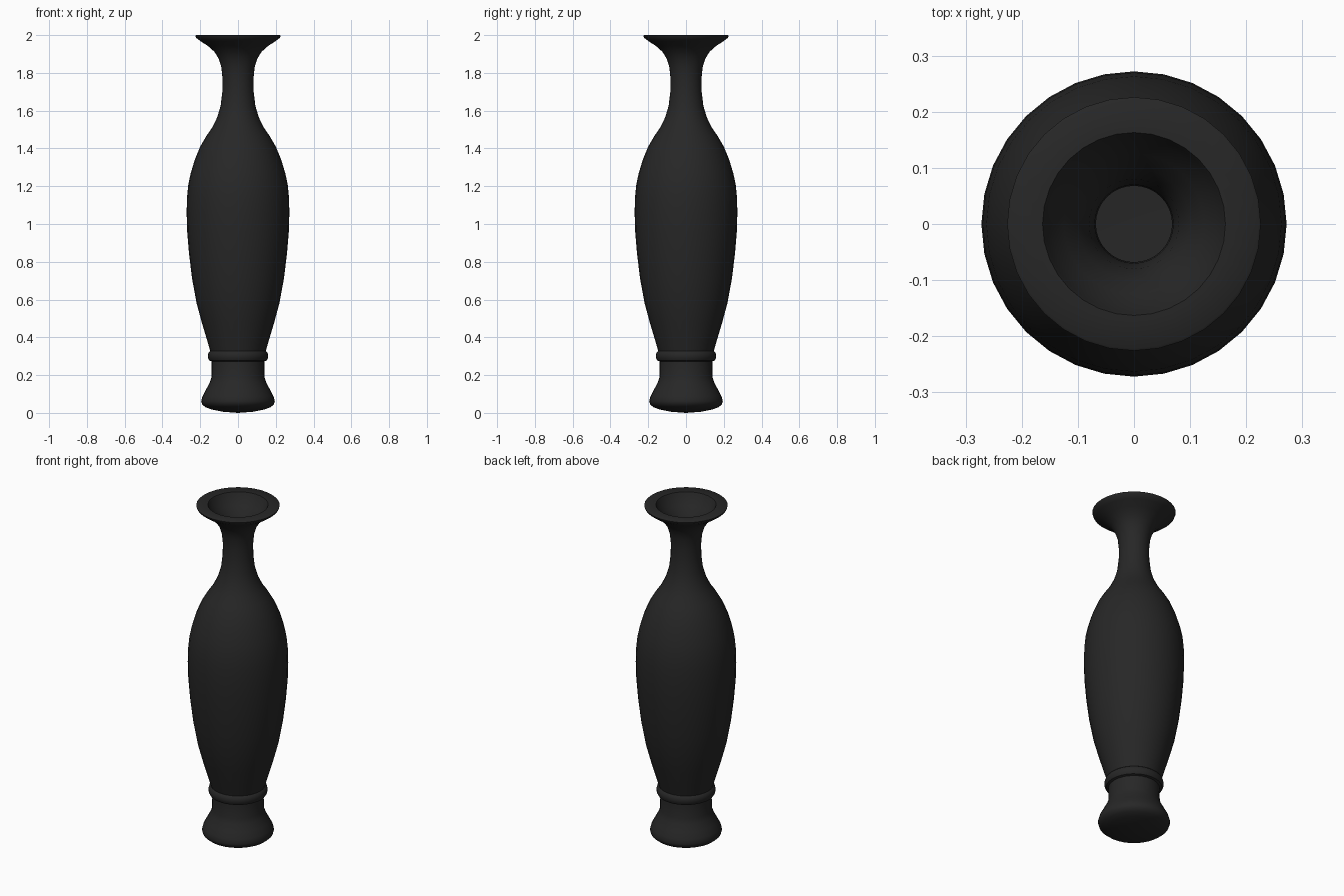
import bpy, bmesh, math

SEGMENTS = 32

black = bpy.data.materials.new("charcoal_black")
black.diffuse_color = (0.02, 0.02, 0.02, 1)

# Outer wall (radius, height), from the rounded base up to the lip
outer = [
    (0, 0), (0.08, 0.006), (0.14, 0.018), (0.172, 0.03), (0.19, 0.045),
    (0.195, 0.062), (0.188, 0.088), (0.17, 0.122), (0.15, 0.16), (0.14, 0.19),
    (0.139, 0.273),
    # collar ring
    (0.152, 0.277), (0.159, 0.29), (0.16, 0.305), (0.156, 0.32), (0.147, 0.328),
    # body
    (0.162, 0.38), (0.192, 0.48), (0.219, 0.58), (0.243, 0.71), (0.259, 0.84),
    (0.269, 0.96), (0.272, 1.06), (0.27, 1.14), (0.263, 1.21), (0.25, 1.27),
    (0.229, 1.34), (0.2, 1.41), (0.168, 1.465), (0.137, 1.51), (0.11, 1.565),
    # neck and flared lip
    (0.092, 1.625), (0.083, 1.7), (0.082, 1.77), (0.088, 1.83), (0.102, 1.875),
    (0.125, 1.912), (0.16, 1.943), (0.2, 1.969), (0.222, 1.986), (0.226, 1.997),
]
# Flat rim, funnel throat and hollow inside, down to the inner floor
inner = [
    (0.222, 2.0), (0.163, 2.0), (0.158, 1.99), (0.148, 1.965), (0.125, 1.935),
    (0.1, 1.9), (0.08, 1.86), (0.07, 1.8), (0.068, 1.73), (0.076, 1.65),
    (0.095, 1.57), (0.15, 1.46), (0.21, 1.34), (0.25, 1.2), (0.256, 1.06),
    (0.24, 0.8), (0.19, 0.53), (0.135, 0.34), (0.12, 0.2), (0.12, 0.08), (0, 0.07),
]


def lathe(name, profile, mat):
    """Spin a profile around z into a closed, smooth-shaded object."""
    bm = bmesh.new()
    verts = [bm.verts.new((r, 0, z)) for r, z in profile]
    edges = [bm.edges.new(pair) for pair in zip(verts, verts[1:])]
    bmesh.ops.spin(bm, geom=verts + edges, cent=(0, 0, 0), axis=(0, 0, 1),
                   angle=2 * math.pi, steps=SEGMENTS, use_merge=True)
    bmesh.ops.remove_doubles(bm, verts=bm.verts, dist=0.0005)
    bmesh.ops.recalc_face_normals(bm, faces=bm.faces)
    mesh = bpy.data.meshes.new(name)
    bm.to_mesh(mesh)
    bm.free()
    mesh.materials.append(mat)
    obj = bpy.data.objects.new(name, mesh)
    bpy.context.collection.objects.link(obj)
    bpy.ops.object.select_all(action='DESELECT')
    obj.select_set(True)
    bpy.context.view_layer.objects.active = obj
    bpy.ops.object.shade_smooth_by_angle(angle=math.radians(40))
    return obj


lathe("vase", outer + inner, black)
